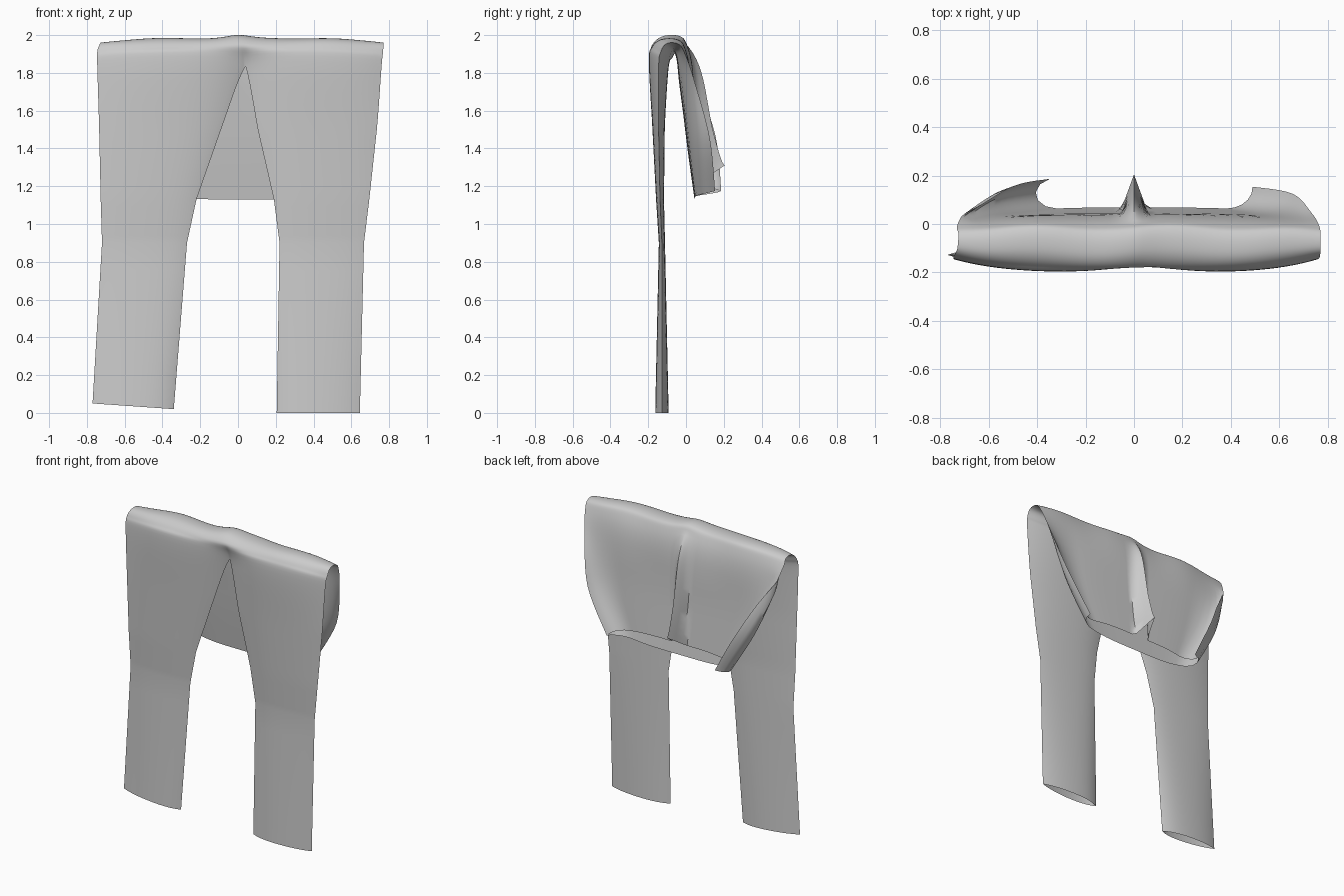
import bpy, bmesh, math

if "Cube" in bpy.data.objects:
    bpy.data.objects.remove(bpy.data.objects["Cube"])

# Stations run from the leg hem, up the front, over the fold and down to the waist.
# outer y, outer z, inner y, inner z, edge blend, curl angle, curl height, curl hinge
PATH = [
    (-.165, .00, -.09, .00, .5, 0, 0, .7),
    (-.145, .90, -.11, .90, .5, 0, 0, .7),
    (-.16, 1.13, -.115, 1.13, .5, 0, 0, .7),
    (-.18, 1.50, -.11, 1.50, .5, 0, 0, .7),
    (-.20, 1.86, -.09, 1.81, .5, 0, 0, .7),
    (-.18, 1.94, -.075, 1.88, .45, 0, 0, .7),
    (-.125, 1.98, -.06, 1.91, .35, 0, 0, .7),
    (-.04, 1.98, -.05, 1.905, .35, 0, 0, .7),
    (.0, 1.94, -.04, 1.86, .4, .6, .01, .7),
    (.035, 1.80, -.03, 1.72, .5, 2.0, .055, .7),
    (.05, 1.50, .005, 1.42, .5, 2.6, .13, .73),
    (.068, 1.22, .045, 1.13, .5, 2.8, .13, .77),
]
LEFT_IN = [-.34, -.27, -.22, -.09, .04, .03, .01, 0, 0, 0, 0, 0]
RIGHT_IN = [.205, .22, .19, .105, .04, .03, .01, 0, 0, 0, 0, 0]
LEFT_OUT = [-.77, -.72, -.727, -.735, -.745, -.745, -.73, -.725, -.73, -.69, -.57, -.41]
RIGHT_OUT = [.645, .667, .695, .735, .76, .768, .77, .77, .765, .735, .655, .49]
CROTCH, LAST, STEPS, COLS = 4, 11, 6, 22


def linear(vals, v):
    i = min(int(v), LAST - 1)
    return vals[i] + (vals[i + 1] - vals[i]) * (v - i)


def curve(vals, v):
    """Straight along the legs, smooth over the fold."""
    if v < 3:
        return linear(vals, v)
    i = min(int(v), LAST - 1)
    t = v - i
    p = [vals[max(0, min(LAST, k))] for k in (i - 1, i, i + 1, i + 2)]
    return .5 * (2 * p[1] + (p[2] - p[0]) * t + (2 * p[0] - 5 * p[1] + 4 * p[2] - p[3]) * t * t
                 + (3 * p[1] - p[0] - 3 * p[2] + p[3]) * t ** 3)


def point(v, u, layer, xin, xout, turn, lift):
    """u: 0 at the inseam or centre, 1 at the side; layer: 1 outer, -1 inner."""
    oy, oz, iy, iz, blend, th, height, hinge = [curve([s[k] for s in PATH], v) for k in range(8)]
    th = max(th, 0) * turn if v > 7 else 0
    xi, xo = linear(xin, v), curve(xout, v)
    sgn = 1 if xo > 0 else -1
    # pinch the two layers together at the side and inseam
    pinch = max(0, min(1, 1 - (v - CROTCH)))
    full = (1 - u ** 4) * (1 - pinch * (1 - u) ** 6)
    w = blend + ((0 if layer > 0 else 1) - blend) * full
    y, z = oy + (iy - oy) * w, oz + (iz - oz) * w
    x = xi + (xo - xi) * u
    # side flap turning backward near the waist
    if th > .01 and u > hinge:
        s = (u - hinge) / (1 - hinge)
        xh = xi + hinge * (xo - xi)
        x = xh + (xo - xh) * math.sin(th * s) / math.sin(min(th, math.pi / 2))
        my = oy + (iy - oy) * blend
        d, phi = y - my, th * s
        y = my + math.cos(phi) * d + height * lift * (1 - math.cos(phi)) / (1 - math.cos(th))
        x -= sgn * math.sin(phi) * d
    # raised centre crease and soft wrinkles
    if v > 8 and layer > 0:
        k = max(0, 1 - abs(x) / .05) * ((v - 8) / 3)
        y += .137 * k
        z += .09 * k * max(0, v - 10)
    if 4.5 < v < 9.5:
        k = math.sin((v - 4.5) / 5 * math.pi) * full
        z += k * (.003 * math.sin(13 * x + 1) + .014 * math.exp(-(x / .08) ** 2))
        y += k * .01 * math.sin(11 * x)
    if v < 1 and sgn < 0:
        z += (1 - v) * (.02 + .03 * u)
    return x, y, z


def half(bm, xin, xout, turn, lift):
    """One leg with its half of the seat: a flattened tube following the stations."""
    us = [(k / COLS) for k in range(COLS + 1)]
    us[1:1] = [.3 / COLS, .6 / COLS]
    loop = [(u, 1) for u in us] + [(u, -1) for u in reversed(us)]
    rows = []
    for r in range(LAST * STEPS + 1):
        v = r / STEPS
        rows.append([bm.verts.new(point(v, u, l, xin, xout, turn, lift)) for u, l in loop])
    for a, b in zip(rows, rows[1:]):
        for k in range(len(loop) - 1):
            bm.faces.new((a[k], a[k + 1], b[k + 1], b[k]))


# Trousers draped over a rail: both halves welded along the centre
bm = bmesh.new()
half(bm, LEFT_IN, LEFT_OUT, 1, 1)
half(bm, RIGHT_IN, RIGHT_OUT, .6, .75)
bmesh.ops.remove_doubles(bm, verts=bm.verts, dist=.0005)
bmesh.ops.recalc_face_normals(bm, faces=bm.faces)
mesh = bpy.data.meshes.new("draped_trousers")
bm.to_mesh(mesh)
bm.free()
trousers = bpy.data.objects.new("draped_trousers", mesh)
bpy.context.collection.objects.link(trousers)
bpy.context.view_layer.objects.active = trousers
trousers.select_set(True)
bpy.ops.object.shade_smooth_by_angle(angle=math.radians(50))
